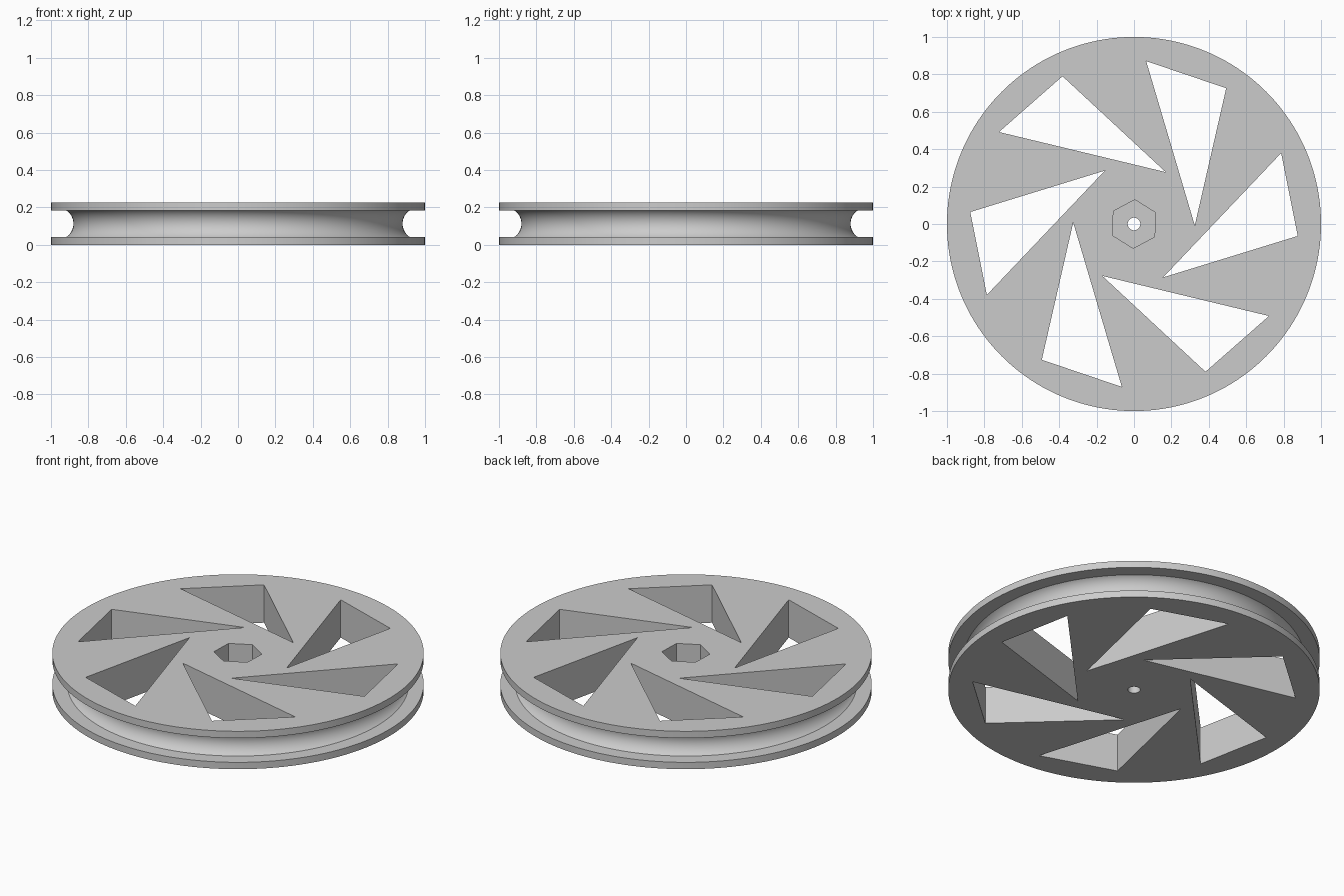
import bpy, bmesh
from math import sin, cos, pi, radians, asin
from mathutils import Matrix, Vector

cube = bpy.data.objects.get("Cube")
if cube:
    bpy.data.objects.remove(cube, do_unlink=True)

HEIGHT, MID, SEGMENTS = 0.225, 0.1125, 160
GROOVE_R, GROOVE_X, GROOVE_HALF = 0.085, 0.965, 0.072

grey = bpy.data.materials.new("plain grey")
grey.use_nodes = True
grey.diffuse_color = (0.6, 0.6, 0.6, 1)
grey.node_tree.nodes["Principled BSDF"].inputs["Base Color"].default_value = (0.6, 0.6, 0.6, 1)


def add_object(name, bm):
    bmesh.ops.recalc_face_normals(bm, faces=bm.faces[:])
    mesh = bpy.data.meshes.new(name)
    bm.to_mesh(mesh)
    bm.free()
    mesh.materials.append(grey)
    obj = bpy.data.objects.new(name, mesh)
    bpy.context.collection.objects.link(obj)
    return obj


def lathe(name, profile):
    """Revolve an open (radius, z) profile and close both ends with caps."""
    bm = bmesh.new()
    rings = [[bm.verts.new((r * cos(2 * pi * i / SEGMENTS), r * sin(2 * pi * i / SEGMENTS), z))
              for i in range(SEGMENTS)] for r, z in profile]
    for low, high in zip(rings, rings[1:]):
        for i in range(SEGMENTS):
            j = (i + 1) % SEGMENTS
            bm.faces.new((low[i], low[j], high[j], high[i]))
    bm.faces.new(rings[0])
    bm.faces.new(rings[-1])
    return add_object(name, bm)


def prisms(name, outlines, bottom, top):
    """Upright prisms over flat outlines."""
    bm = bmesh.new()
    for outline in outlines:
        face = bm.faces.new([bm.verts.new((p[0], p[1], bottom)) for p in outline])
        new = bmesh.ops.extrude_face_region(bm, geom=[face])["geom"]
        bmesh.ops.translate(bm, vec=(0, 0, top - bottom),
                            verts=[v for v in new if isinstance(v, bmesh.types.BMVert)])
    return add_object(name, bm)


def ring_points(radius, count, start=0.0):
    return [(radius * cos(start + 2 * pi * i / count), radius * sin(start + 2 * pi * i / count))
            for i in range(count)]


# Wheel body: two flat rims with a rounded groove between them
sweep = asin(GROOVE_HALF / GROOVE_R)
groove = [(GROOVE_X - GROOVE_R * cos(a), MID + GROOVE_R * sin(a))
          for a in (sweep * (i / 10 - 1) for i in range(21))]
wheel = lathe("pulley_wheel", [(1, 0), (1, MID - GROOVE_HALF)] + groove
              + [(1, MID + GROOVE_HALF), (1, HEIGHT)])

# Six swirled triangular openings
triangle = [Vector((0.065, 0.871, 0)), Vector((0.493, 0.726, 0)), Vector((0.325, -0.008, 0))]
openings = [[Matrix.Rotation(k * pi / 3, 3, 'Z') @ p for p in triangle] for k in range(6)]
cutters = [prisms("spoke_openings", openings, -0.1, 0.4),
           # Hexagonal nut recess and axle hole
           prisms("nut_recess", [ring_points(0.13, 6, radians(88))], 0.1, 0.4),
           prisms("axle_hole", [ring_points(0.034, 32)], -0.1, 0.4)]

# Cut the openings, then drop the cutters
for cutter in cutters:
    mod = wheel.modifiers.new(cutter.name, 'BOOLEAN')
    mod.operation, mod.solver, mod.object = 'DIFFERENCE', 'EXACT', cutter
cut_mesh = bpy.data.meshes.new_from_object(
    wheel.evaluated_get(bpy.context.evaluated_depsgraph_get()))
wheel.modifiers.clear()
wheel.data = cut_mesh
for cutter in cutters:
    bpy.data.objects.remove(cutter, do_unlink=True)

# Smooth the round walls, keep the rims crisp
bpy.ops.object.select_all(action='DESELECT')
wheel.select_set(True)
bpy.context.view_layer.objects.active = wheel
bpy.ops.object.shade_smooth_by_angle(angle=radians(20))
